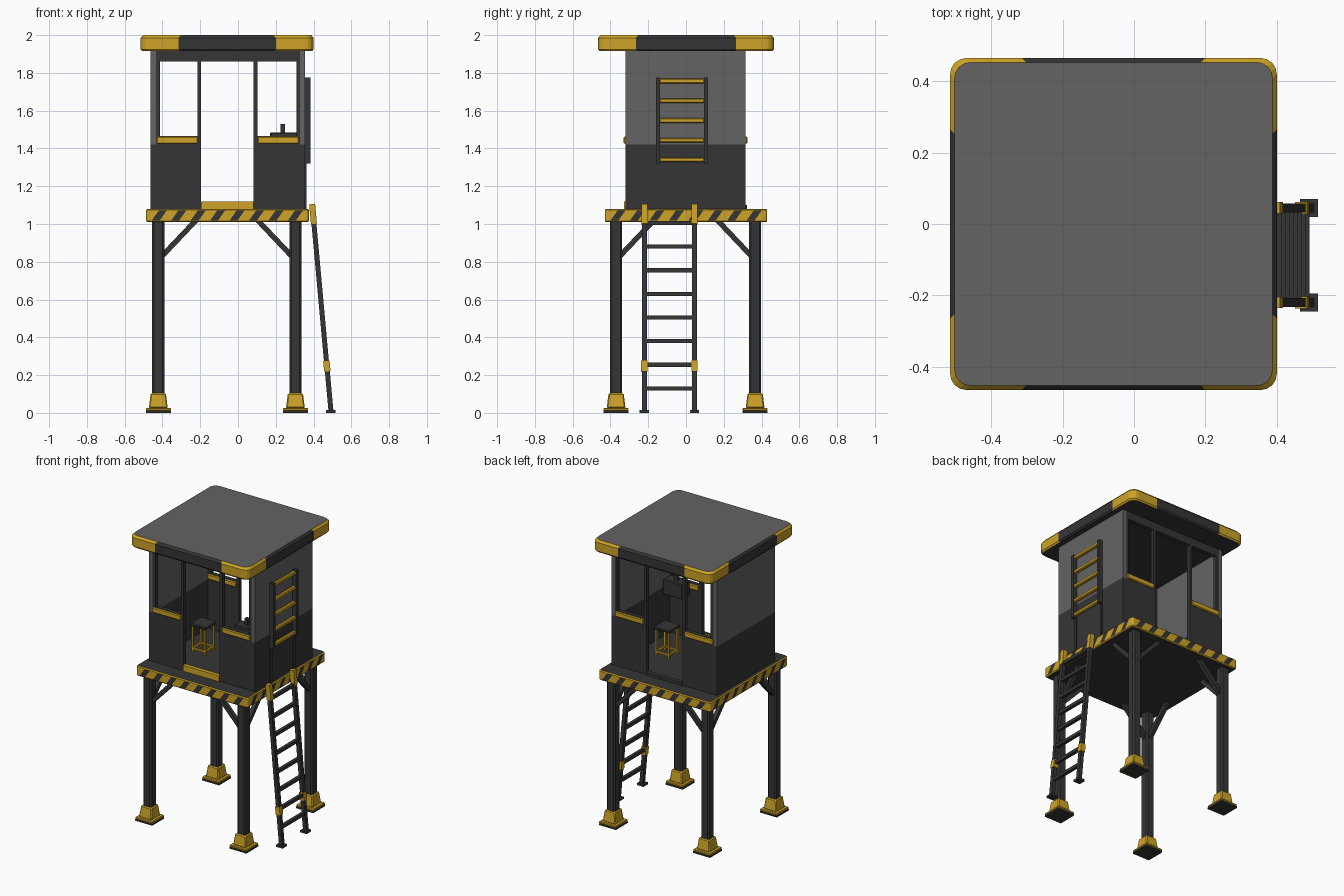
import bpy, bmesh, math
from mathutils import Vector, Matrix

if "Cube" in bpy.data.objects:
    bpy.data.objects.remove(bpy.data.objects["Cube"])


def material(name, rgb):
    m = bpy.data.materials.new(name)
    m.diffuse_color = (*rgb, 1)
    m.use_nodes = True
    m.node_tree.nodes["Principled BSDF"].inputs["Base Color"].default_value = m.diffuse_color
    return m


DARK = material("charcoal", (0.036, 0.036, 0.036))
GREY = material("mid grey", (0.125, 0.125, 0.125))
YELLOW = material("safety yellow", (0.62, 0.37, 0.02))


def finish(bm, name, mats, bevel=0.0):
    bmesh.ops.recalc_face_normals(bm, faces=bm.faces)
    me = bpy.data.meshes.new(name)
    bm.to_mesh(me)
    bm.free()
    for m in mats:
        me.materials.append(m)
    ob = bpy.data.objects.new(name, me)
    bpy.context.collection.objects.link(ob)
    if bevel:
        mod = ob.modifiers.new("bevel", 'BEVEL')
        mod.width = bevel
        mod.segments = 1
    return ob


def box(name, x0, x1, y0, y1, z0, z1, mat, bevel=0.0):
    bm = bmesh.new()
    m = Matrix.Translation(((x0 + x1) / 2, (y0 + y1) / 2, (z0 + z1) / 2))
    bmesh.ops.create_cube(bm, size=1, matrix=m @ Matrix.Diagonal((x1 - x0, y1 - y0, z1 - z0, 1)))
    return finish(bm, name, [mat], bevel)


def bar(name, a, b, w, d, mat, bevel=0.0):
    """Rectangular bar from a to b."""
    a, b = Vector(a), Vector(b)
    v = b - a
    rot = v.to_track_quat('Z', 'Y').to_matrix().to_4x4()
    bm = bmesh.new()
    bmesh.ops.create_cube(bm, size=1, matrix=Matrix.Translation((a + b) / 2) @ rot
                          @ Matrix.Diagonal((w, d, v.length, 1)))
    return finish(bm, name, [mat], bevel)


def slab(name, x0, x1, y0, y1, r, rings, mats, rule, cut=0.2):
    """Rounded rectangle lofted through (inset, z) rings; rule picks the face colour."""
    bm = bmesh.new()
    loops = []
    for inset, z in rings:
        X0, X1, Y0, Y1 = x0 + inset, x1 - inset, y0 + inset, y1 - inset
        pts = []
        for cx, cy, a0 in ((X1 - r, Y1 - r, 0), (X0 + r, Y1 - r, 90), (X0 + r, Y0 + r, 180), (X1 - r, Y0 + r, 270)):
            corner = [(cx + r * math.cos(math.radians(a0 + t)), cy + r * math.sin(math.radians(a0 + t)))
                      for t in (0, 22.5, 45, 67.5, 90)]
            # extra points where the corner colour ends
            a = math.radians(a0)
            run = cut - r
            pre = (corner[0][0] + run * math.sin(a), corner[0][1] - run * math.cos(a))
            post = (corner[-1][0] - run * math.cos(a), corner[-1][1] - run * math.sin(a))
            pts += [pre] + corner + [post]
        loops.append([bm.verts.new((x, y, z)) for x, y in pts])
    n = len(loops[0])
    for lo, hi in zip(loops, loops[1:]):
        for i in range(n):
            f = bm.faces.new((lo[i], lo[(i + 1) % n], hi[(i + 1) % n], hi[i]))
            f.material_index = rule('corner' if i % 7 != 6 else 'side')
    bm.faces.new(loops[0]).material_index = rule('bottom')
    bm.faces.new(loops[-1]).material_index = rule('top')
    return finish(bm, name, mats)


# roof with yellow corner guards
slab("roof", -0.515, 0.40, -0.465, 0.465, 0.045,
     [(0.008, 1.915), (0, 1.925), (0, 1.985), (0.012, 2.0)],
     [DARK, GREY, YELLOW], lambda p: {'corner': 2, 'top': 1}.get(p, 0))

# platform with yellow edge
PX0, PX1, PY0, PY1 = -0.487, 0.375, -0.43, 0.43
slab("platform", PX0, PX1, PY0, PY1, 0.015,
     [(0.006, 1.01), (0, 1.016), (0, 1.074), (0.006, 1.08)],
     [DARK, YELLOW], lambda p: 1 if p in ('corner', 'side') else 0)

# diagonal hazard stripes on the platform edge
bm = bmesh.new()
for o, u, nrm in (((PX0, PY0), (1, 0), (0, -1)), ((PX1, PY0), (0, 1), (1, 0)),
                  ((PX1, PY1), (-1, 0), (0, 1)), ((PX0, PY1), (0, -1), (-1, 0))):
    o, u, nrm = (Vector((*v, 0)) for v in (o, u, nrm))
    for i in range(8):
        s = 0.03 + i * 0.103
        f = bm.faces.new([bm.verts.new(o + u * (s + ds) + nrm * 0.002 + Vector((0, 0, z)))
                          for ds, z in ((0, 1.018), (0.042, 1.018), (0.08, 1.072), (0.038, 1.072))])
finish(bm, "hazard_stripes", [DARK])
for f in bpy.data.objects["hazard_stripes"].data.polygons:
    c = f.center - Vector(((PX0 + PX1) / 2, 0, 0))
    if f.normal.dot(c) < 0:
        f.flip()

# legs, feet and braces
for lx, sx in ((-0.422, 1), (0.304, -1)):
    for ly, sy in ((-0.37, 1), (0.366, -1)):
        box("leg", lx - 0.032, lx + 0.032, ly - 0.032, ly + 0.032, 0.02, 1.02, DARK, 0.01)
        box("foot_pad", lx - 0.066, lx + 0.066, ly - 0.066, ly + 0.066, 0, 0.01, DARK)
        box("foot_plate", lx - 0.066, lx + 0.066, ly - 0.066, ly + 0.066, 0.01, 0.026, YELLOW, 0.004)
        bm = bmesh.new()
        bmesh.ops.create_cone(bm, cap_ends=True, segments=4, radius1=0.05 * 2 ** 0.5, radius2=0.04 * 2 ** 0.5, depth=0.08,
                              matrix=Matrix.Translation((lx, ly, 0.064)) @ Matrix.Rotation(math.pi / 4, 4, 'Z'))
        finish(bm, "foot_collar", [YELLOW], 0.006)
        bar("brace_x", (lx + sx * 0.02, ly, 0.83), (lx + sx * 0.20, ly, 1.02), 0.028, 0.028, DARK)
        bar("brace_y", (lx, ly + sy * 0.02, 0.83), (lx, ly + sy * 0.20, 1.02), 0.028, 0.028, DARK)

# side walls: dark below, grey above
CX0, CX1, CY0, CY1, T = -0.462, 0.355, -0.32, 0.316, 0.028
for x0 in (CX0, CX1 - T):
    box("side_wall_lower", x0, x0 + T, CY0, CY1, 1.07, 1.42, DARK)
    box("side_wall_upper", x0, x0 + T, CY0, CY1, 1.42, 1.92, GREY)

# front and back walls with door opening, windows and yellow sills
for side, y0 in (("front", CY0), ("back", CY1 - T)):
    y1 = y0 + T
    out = -0.008 if side == "front" else 0.008
    box(side + "_header", CX0 + T, CX1 - T, y0, y1, 1.86, 1.92, DARK)
    for x0, x1, post, corner in ((CX0 + T, -0.195, (-0.215, -0.195), (CX0 + T, -0.412)),
                                 (0.083, CX1 - T, (0.083, 0.103), (0.31, CX1 - T))):
        box(side + "_panel", x0, x1, y0, y1, 1.07, 1.465, DARK)
        box(side + "_door_post", *post, y0, y1, 1.46, 1.87, DARK)
        box(side + "_corner_post", *corner, y0, y1, 1.46, 1.87, DARK)
        s0, s1 = (-0.432, -0.212) if x0 < -0.2 else (0.103, 0.322)
        box(side + "_window_sill", s0, s1, y0 - 0.01, y1 + 0.01, 1.425, 1.462, YELLOW, 0.005)
    box(side + "_threshold", -0.195, 0.083, y0 + out, y1 + out, 1.075, 1.12 if side == "front" else 1.10,
        YELLOW if side == "front" else DARK)

# ceiling beam frame under the roof and skirting under the cabin
box("ceiling", CX0 + 0.01, CX1 - 0.01, CY0 + 0.01, CY1 - 0.01, 1.895, 1.918, DARK)

# two stools inside
for cx in (-0.262, 0.152):
    box("stool_seat", cx - 0.062, cx + 0.062, -0.07, 0.055, 1.262, 1.28, DARK, 0.005)
    for dx in (-0.048, 0.048):
        for y in (-0.055, 0.04):
            box("stool_leg", cx + dx - 0.006, cx + dx + 0.006, y - 0.006, y + 0.006, 1.08, 1.265, YELLOW)
        box("stool_foot_rail", cx + dx - 0.006, cx + dx + 0.006, -0.055, 0.04, 1.10, 1.112, YELLOW)
    for y in (-0.055, 0.04):
        box("stool_cross_rail", cx - 0.048, cx + 0.048, y - 0.006, y + 0.006, 1.10, 1.112, YELLOW)

# small control box with lever behind the right front window
box("control_box", 0.17, 0.32, -0.285, -0.20, 1.38, 1.485, DARK, 0.005)
box("control_lever", 0.225, 0.25, -0.25, -0.225, 1.48, 1.53, DARK)


# leaning access ladder
def lean(z):
    return 0.493 - 0.1 * z / 1.1


for y in (-0.22, 0.045):
    bar("ladder_rail", (lean(0), y, 0), (lean(1.1), y, 1.1), 0.026, 0.026, DARK)
    bar("ladder_rail_top", (lean(1.0), y, 1.0), (lean(1.105), y, 1.105), 0.032, 0.032, YELLOW)
    bar("ladder_rail_band", (lean(0.22), y, 0.22), (lean(0.275), y, 0.275), 0.034, 0.034, YELLOW)
    box("ladder_foot", 0.465, 0.515, y - 0.025, y + 0.025, 0, 0.014, DARK)
for i in range(8):
    z = 0.13 + i * 0.125
    bar("ladder_rung", (lean(z), -0.22, z), (lean(z), 0.045, z), 0.022, 0.022, DARK)

# upper ladder fixed to the right wall
for y in (-0.148, 0.105):
    z0 = 1.10 if y < 0 else 1.32
    box("wall_ladder_rail", CX1, 0.384, y - 0.011, y + 0.011, 1.32, 1.775, DARK)
    box("wall_ladder_lower_strip", CX1 - 0.002, 0.362, y - 0.009, y + 0.009, 1.08, 1.32, DARK)
for z in (1.34, 1.443, 1.548, 1.652, 1.757):
    box("wall_ladder_rung", 0.357, 0.381, -0.14, 0.097, z - 0.012, z + 0.012, YELLOW, 0.005)
